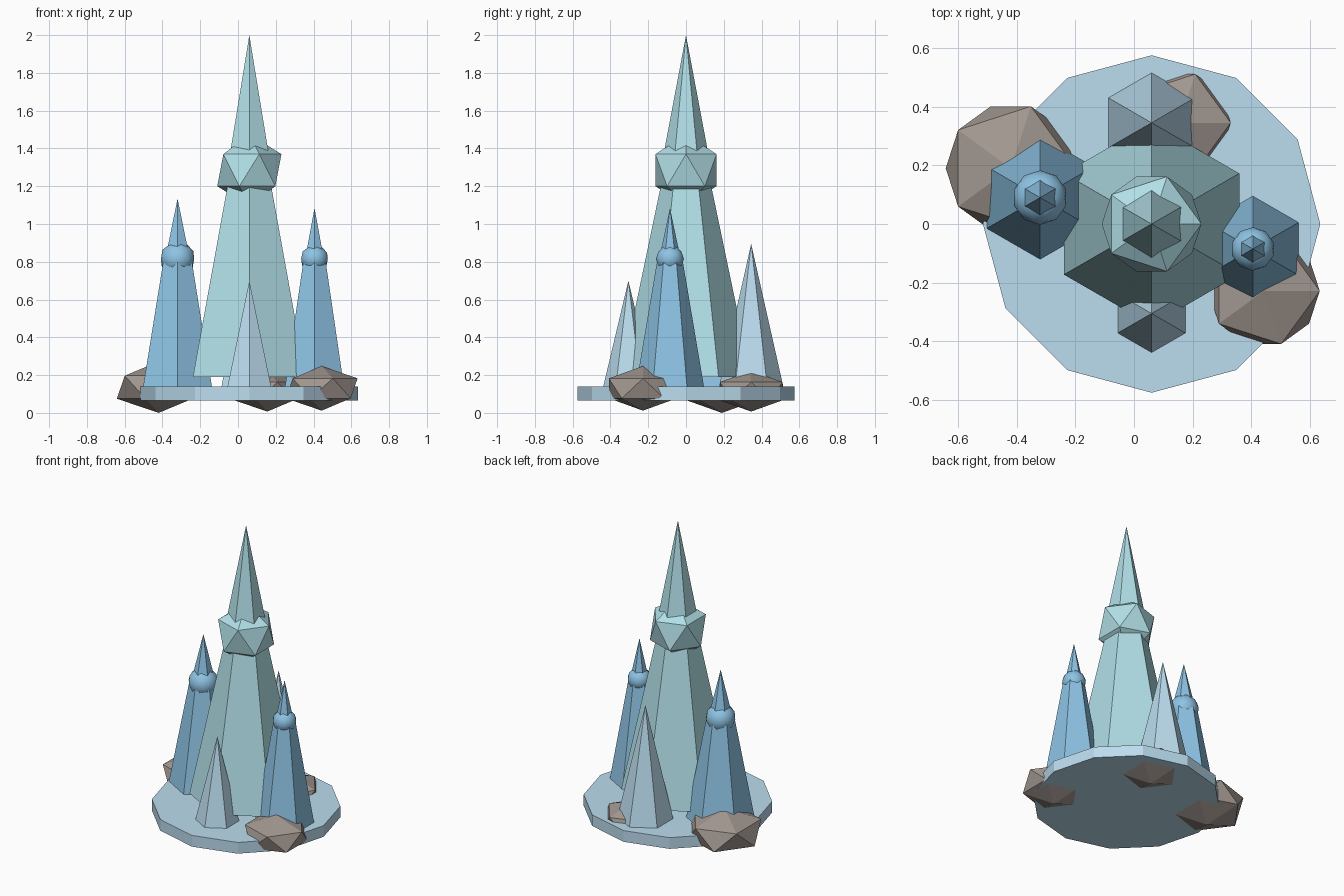
import bpy
from math import radians

if "Cube" in bpy.data.objects:
    bpy.data.objects.remove(bpy.data.objects["Cube"])


def material(name, rgb):
    m = bpy.data.materials.new(name)
    m.diffuse_color = (*rgb, 1)
    m.use_nodes = True
    m.node_tree.nodes["Principled BSDF"].inputs["Base Color"].default_value = m.diffuse_color
    return m


PALE = material("pale_ice", (0.50, 0.72, 0.86))
CYAN = material("cyan_ice", (0.44, 0.74, 0.80))
BLUE = material("blue_ice", (0.27, 0.55, 0.78))
STONE = material("stone", (0.36, 0.31, 0.28))


def finish(name, mat):
    o = bpy.context.object
    o.name = name
    o.data.materials.append(mat)
    return o


def prism(name, mat, x, y, z0, z1, r0, r1=0.0, sides=6):
    # tapered column with a corner facing +y
    bpy.ops.mesh.primitive_cone_add(vertices=sides, radius1=r0, radius2=r1, depth=z1 - z0,
                                    location=(x, y, (z0 + z1) / 2))
    return finish(name, mat)


def gem(name, mat, x, y, z, r, rz=None, level=1):
    bpy.ops.mesh.primitive_ico_sphere_add(subdivisions=level, radius=r, location=(x, y, z))
    o = finish(name, mat)
    for v in o.data.vertices:
        v.co.z *= (rz or r) / r
    return o


CX = 0.06

# round base slab
prism("base_slab", PALE, CX, 0, 0.065, 0.14, 0.575, 0.575, 12)

# central tower with faceted collar and spire
prism("main_tower", CYAN, CX, 0, 0.19, 1.29, 0.345, 0.115)
gem("main_collar", CYAN, CX, 0, 1.285, 0.19)
prism("main_spire", CYAN, CX, 0, 1.32, 2.0, 0.128)

# side towers with ball and spike
for side, x, y, r0, r1, rb, zs, rs in (
        ("left", -0.32, 0.09, 0.21, 0.085, 0.093, 1.135, 0.074),
        ("right", 0.405, -0.085, 0.18, 0.066, 0.074, 1.085, 0.056)):
    prism(side + "_tower", BLUE, x, y, 0.14, 0.815, r0, r1)
    gem(side + "_ball", BLUE, x, y, 0.815, rb, level=2)
    bpy.ops.object.shade_smooth_by_angle(angle=radians(35))
    prism(side + "_spike", BLUE, x, y, 0.82, zs, rs)

# plain crystals front and back
prism("front_crystal", PALE, CX, -0.305, 0.14, 0.70, 0.133)
prism("back_crystal", PALE, CX, 0.345, 0.14, 0.895, 0.17)

# flattened boulders round the rim
for name, x, y, z, r, rz in (("left_boulder", -0.42, 0.19, 0.136, 0.248, 0.136),
                             ("right_boulder", 0.443, -0.228, 0.13, 0.2125, 0.118),
                             ("back_boulder", 0.155, 0.345, 0.115, 0.195, 0.108)):
    gem(name, STONE, x, y, z, r, rz)
